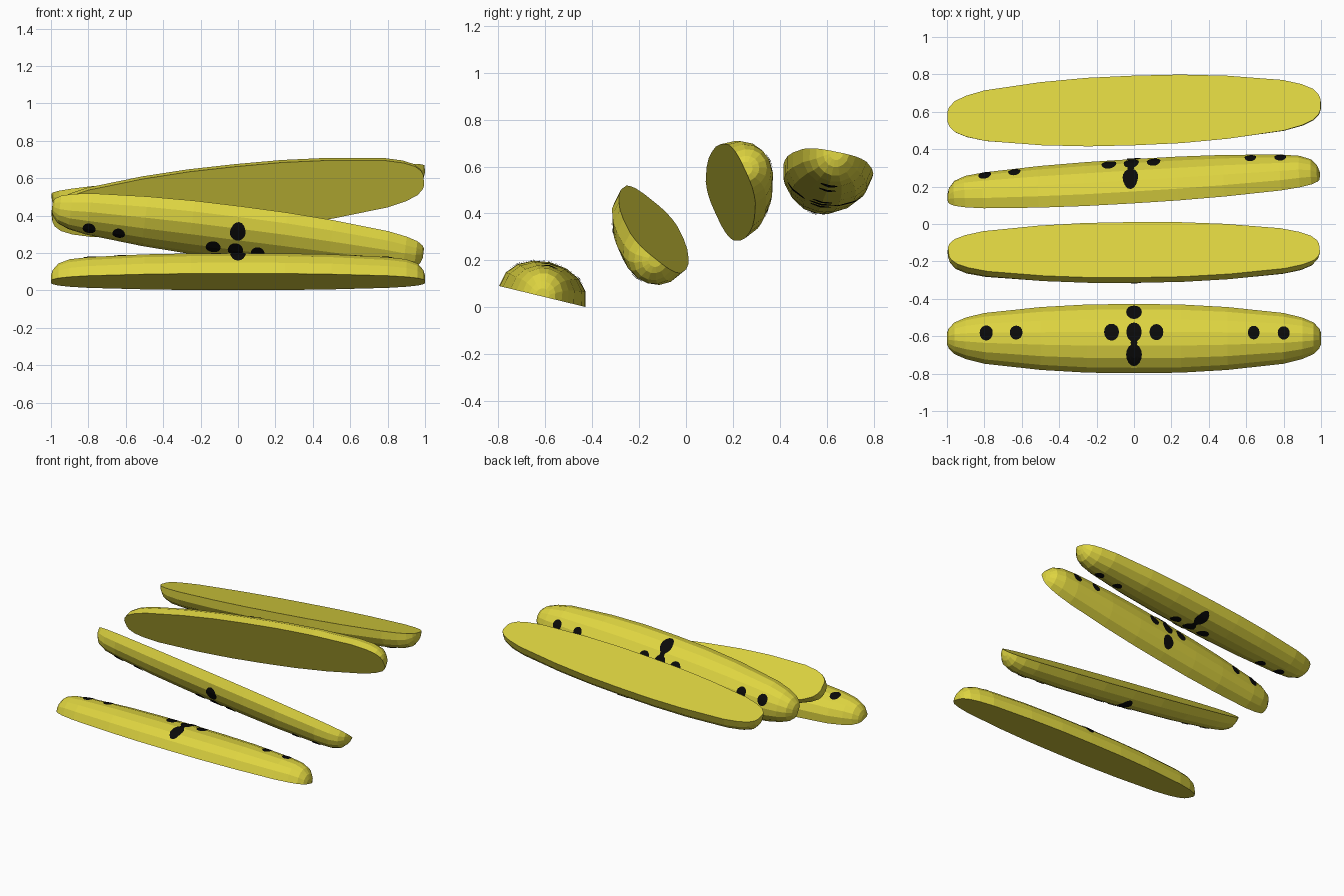
import bpy, bmesh, math
from mathutils import Vector, Matrix
from mathutils.bvhtree import BVHTree

if "Cube" in bpy.data.objects:
    bpy.data.objects.remove(bpy.data.objects["Cube"])


def material(name, rgb):
    m = bpy.data.materials.new(name)
    m.diffuse_color = (*rgb, 1)
    m.use_nodes = True
    m.node_tree.nodes["Principled BSDF"].inputs["Base Color"].default_value = m.diffuse_color
    return m


YELLOW = material("yellow", (0.73, 0.66, 0.052))
BLACK = material("black", (0.003, 0.003, 0.003))

# half-outline of a stick: x, half width, dome depth
HALF = [(0.25, 0.187, 0.149), (0.5, 0.172, 0.145), (0.8, 0.138, 0.132),
        (0.9, 0.112, 0.122), (0.96, 0.085, 0.1), (0.99, 0.055, 0.065), (1.0, 0.03, 0.035)]
STATIONS = [(-x, h, d) for x, h, d in reversed(HALF)] + [(0, 0.19, 0.15)] + HALF
SEG = 8

# painted spots: x, y, radius along x, radius along y
SPOTS = [(-0.79, 0, 0.035, 0.041), (-0.63, 0, 0.034, 0.038),
         (-0.12, 0, 0.04, 0.046), (0.12, 0, 0.037, 0.044),
         (0, 0, 0.041, 0.053), (0, 0.115, 0.042, 0.043), (0, -0.115, 0.042, 0.052),
         (0, -0.058, 0.018, 0.02),
         (0.64, 0, 0.031, 0.037), (0.8, 0, 0.032, 0.036)]


def finish(name, bm, mat, matrix):
    me = bpy.data.meshes.new(name)
    bm.to_mesh(me)
    bm.free()
    me.materials.append(mat)
    ob = bpy.data.objects.new(name, me)
    ob.matrix_world = matrix
    bpy.context.collection.objects.link(ob)


def stick_mesh():
    """Half-round stick: flat side on local z = 0, dome upwards."""
    bm = bmesh.new()
    rings = []
    for x, h, d in STATIONS:
        ring = []
        for i in range(SEG + 1):
            a = math.pi * i / SEG
            ring.append(bm.verts.new((x, h * math.cos(a), d * max(0, math.sin(a)) ** 0.9)))
        rings.append(ring)
    for r, s in zip(rings, rings[1:]):
        for i in range(SEG):
            bm.faces.new((r[i], s[i], s[i + 1], r[i + 1]))
    bm.faces.new(rings[0])
    bm.faces.new(rings[-1])
    # flat underside
    bm.faces.new([r[0] for r in rings] + [r[-1] for r in reversed(rings)])
    bmesh.ops.recalc_face_normals(bm, faces=bm.faces)
    return bm


def spot_mesh(tree):
    """Thin spots draped over the dome."""
    bm = bmesh.new()

    def drape(x, y):
        hit, normal, _, _ = tree.ray_cast(Vector((x, y, 1)), Vector((0, 0, -1)))
        return bm.verts.new(hit + normal * 0.004)

    n = 16
    for x, y, rx, ry in SPOTS:
        centre = drape(x, y)
        prev = None
        for k in (1 / 3, 2 / 3, 1):
            ring = [drape(x + rx * k * math.cos(2 * math.pi * i / n),
                          y + ry * k * math.sin(2 * math.pi * i / n)) for i in range(n)]
            for i in range(n):
                j = (i + 1) % n
                if prev:
                    bm.faces.new((prev[i], ring[i], ring[j], prev[j]))
                else:
                    bm.faces.new((centre, ring[i], ring[j]))
            prev = ring
    return bm


# each stick: flat-side centre (y, z), axis slope (y, z), dome direction (y, z)
POSES = [("front_stick", (-0.613, 0.046), (0, 0), (0.235, 0.97)),
         ("second_stick", (-0.138, 0.332), (0.01, -0.128), (-0.62, -0.78)),
         ("third_stick", (0.19, 0.49), (0.06, 0.1), (0.9, 0.42)),
         ("back_stick", (0.607, 0.588), (0.035, 0.075), (-0.2, -0.98))]

for name, pos, slope, dome in POSES:
    ax = Vector((1, *slope)).normalized()
    up = Vector((0, *dome))
    up = (up - ax * up.dot(ax)).normalized()
    side = up.cross(ax)
    mat = Matrix((ax, side, up)).transposed().to_4x4()
    mat.translation = (0, *pos)
    bm = stick_mesh()
    tree = BVHTree.FromBMesh(bm)
    finish(name, bm, YELLOW, mat)
    finish(name + "_spots", spot_mesh(tree), BLACK, mat)
